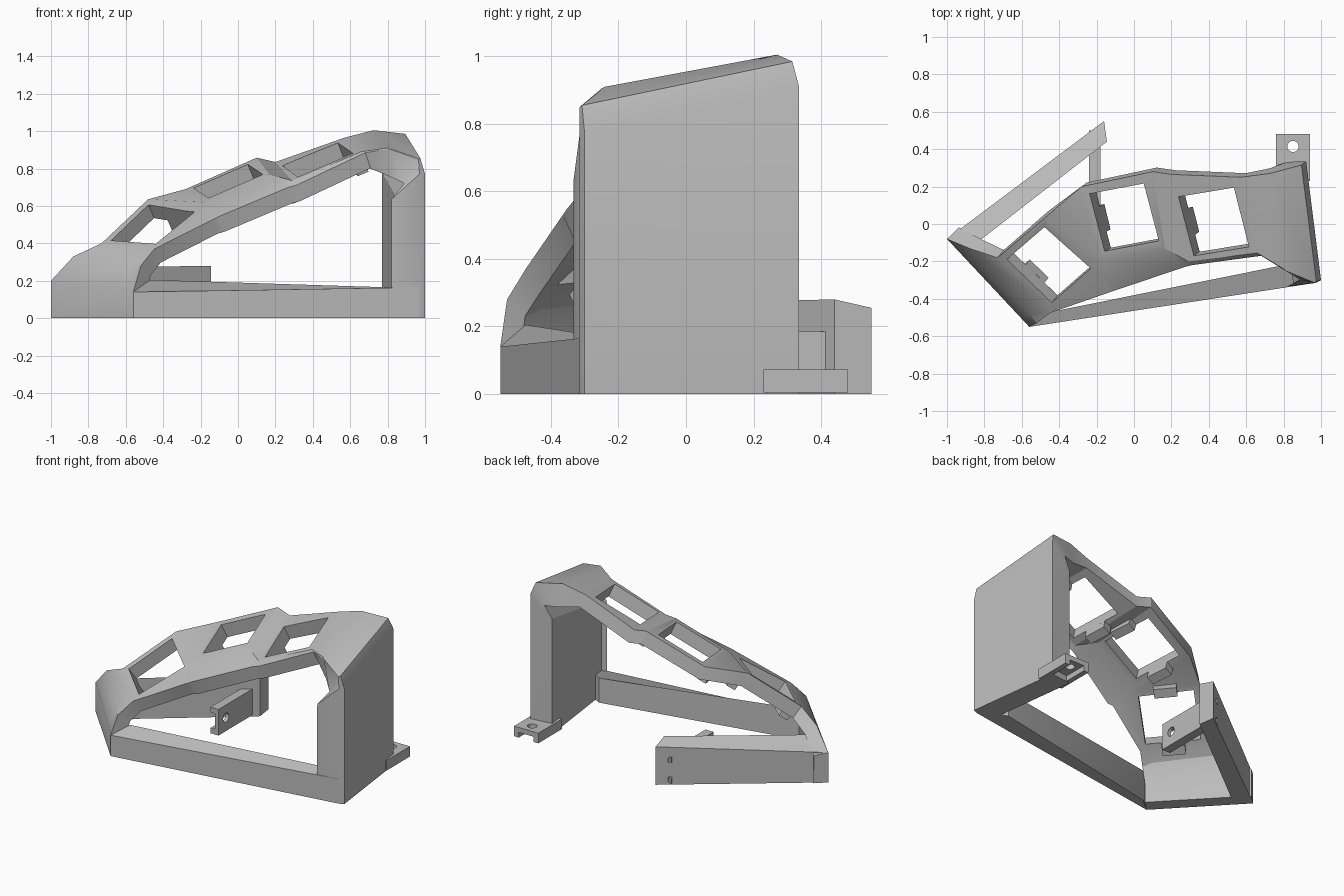
import bpy, bmesh
from mathutils import Vector, Matrix

cube = bpy.data.objects.get("Cube")
if cube:
    bpy.data.objects.remove(cube)

grey = bpy.data.materials.new("plain grey")
grey.use_nodes = True
colour = (0.5, 0.5, 0.5, 1)
grey.diffuse_color = colour
grey.node_tree.nodes["Principled BSDF"].inputs["Base Color"].default_value = colour


def finish(name, bm):
    """Turn a bmesh into a grey object."""
    bmesh.ops.recalc_face_normals(bm, faces=bm.faces)
    mesh = bpy.data.meshes.new(name)
    bm.to_mesh(mesh)
    bm.free()
    mesh.materials.append(grey)
    obj = bpy.data.objects.new(name, mesh)
    bpy.context.collection.objects.link(obj)
    return obj


def loft(name, rings):
    """Closed skin through matching rings, capped at both ends."""
    bm = bmesh.new()
    loops = [[bm.verts.new(p) for p in ring] for ring in rings]
    count = len(loops[0])
    for low, high in zip(loops, loops[1:]):
        for i in range(count):
            j = (i + 1) % count
            bm.faces.new((low[i], low[j], high[j], high[i]))
    bm.faces.new(loops[0])
    bm.faces.new(loops[-1])
    bmesh.ops.triangulate(bm, faces=[f for f in bm.faces if len(f.verts) > 4])
    return finish(name, bm)


def box(name, low, high):
    low, high = Vector(low), Vector(high)
    bm = bmesh.new()
    bmesh.ops.create_cube(bm, size=1)
    for v in bm.verts:
        v.co = (low + high) / 2 + v.co * (high - low)
    return finish(name, bm)


def rod(name, centre, radius, depth, axis):
    bm = bmesh.new()
    turn = Vector((0, 0, 1)).rotation_difference(Vector(axis)).to_matrix().to_4x4()
    bmesh.ops.create_cone(bm, cap_ends=True, segments=24, radius1=radius,
                          radius2=radius, depth=depth,
                          matrix=Matrix.Translation(centre) @ turn)
    return finish(name, bm)


def combine(obj, others, operation):
    """Boolean the other objects into obj, then discard them."""
    for other in others:
        mod = obj.modifiers.new("boolean", 'BOOLEAN')
        mod.operation = operation
        mod.solver = 'EXACT'
        mod.object = other
    bpy.context.view_layer.update()
    graph = bpy.context.evaluated_depsgraph_get()
    result = bpy.data.meshes.new_from_object(obj.evaluated_get(graph))
    obj.modifiers.clear()
    obj.data = result
    for other in others:
        bpy.data.objects.remove(other)


# Arched shell: back edge, front edge and front lip at each station
stations = [
    ((-1, -.08, .2), (-.6, -.507, .16), (-.56, -.55, .14)),
    ((-.88, -.13, .33), (-.56, -.48, .3), (-.52, -.53, .28)),
    ((-.73, -.18, .4), (-.46, -.43, .385), (-.447, -.475, .37)),
    ((-.48, .03, .636), (-.2, -.2, .6), (-.13, -.365, .53)),
    ((-.28, .2, .69), (-.185, -.19, .62), (-.1, -.355, .545)),
    ((.1, .28, .858), (.165, -.13, .77), (.27, -.23, .7)),
    ((.2, .265, .835), (.29, -.2, .735), (.31, -.22, .71)),
    ((.57, .25, .965), (.66, -.155, .89), (.68, -.17, .885)),
    ((.725, .27, 1.005), (.8, -.24, .91), (.81, -.25, .905)),
    ((.895, .315, .985), (.975, -.308, .855), (.965, -.315, .85)),
    ((.92, .335, .91), (1, -.3, .77), (.97, -.315, .77)),
]
stations = [[Vector(p) for p in s] for s in stations]


def grounded(points):
    return [Vector((p.x, p.y, 0)) for p in points]


stations = [grounded(stations[0])] + stations + [grounded(stations[-1])]
last = len(stations) - 1
rings = []
for i, (back, front, lip) in enumerate(stations):
    before, after = stations[max(i - 1, 0)], stations[min(i + 1, last)]
    along = (after[0] + after[1]) - (before[0] + before[1])
    inward = (back - front).cross(along).normalized()
    inward *= .15 if i >= 9 else .09
    if i == last - 1:
        inward.z -= .13
    inner = [p + inward for p in (lip, front, back)]
    if i in (0, last):
        inner = grounded(inner)
    rings.append([back, front, lip] + inner)
shell = loft("arched_shell", rings)

# Three window openings, each with a retaining clip on two sides
windows = [
    ((-.68, -.19, .417), (-.476, -.013, .6), (-.44, -.42, .396)),
    ((-.235, .163, .69), (.053, .217, .82), (-.16, -.147, .65)),
    ((.24, .147, .81), (.535, .195, .935), (.32, -.17, .755)),
]
cutters = []
for number, corners in enumerate(windows, 1):
    a, b, d = map(Vector, corners)
    c = b + d - a
    across, down = (b - a).normalized(), (b - a).cross(d - a).normalized()
    cutters.append(loft("window_cutter", [[p - down * .06 for p in (a, b, c, d)],
                                          [p + down * .16 for p in (a, b, c, d)]]))
    for side, p, q, sign in (("right", a, d, -1), ("left", b, c, 1)):
        centre = (p + q) / 2 + across * sign * .03
        run = (q - p).normalized() * .07
        half = across * .03
        loft(f"clip_{number}_{side}",
             [[centre + down * h + run * u + half * v
               for u, v in ((-1, -1), (1, -1), (1, 1), (-1, 1))]
              for h in (.08, .15)])
combine(shell, cutters, 'DIFFERENCE')


def rail(name, start, end, outer_heights, inner_heights):
    """Bar with a sloping top; start and end give outer and inner plan points."""
    sections = []
    for (outer, inner), high, low in zip((start, end), outer_heights, inner_heights):
        sections.append([(*outer, 0), (*outer, high), (*inner, low), (*inner, 0)])
    return loft(name, sections)


# Low rails at the front and back
rail("front_rail", ((-.56, -.55), (-.47, -.475)), ((.97, -.315), (.8, -.22)),
     (.14, .165), (.205, .165))
back_rail = rail("back_rail", ((-1, -.08), (-.84, -.1)), ((-.16, .55), (-.145, .44)),
                 (.2, .255), (.27, .28))
slots = [box("slot_cutter", (-.24, .44, z), (-.22, .56, z + .03)) for z in (.02, .15)]
combine(back_rail, slots, 'DIFFERENCE')

# Drilled channel bracket reaching inward from the back rail
web = box("bracket_web", (-.205, .05, .01), (-.18, .42, .185))
combine(web, [rod("hole_cutter", (-.19, .13, .1), .03, .2, (1, 0, 0))], 'DIFFERENCE')
for name, z in (("lower", .01), ("upper", .15)):
    box(f"bracket_{name}_flange", (-.24, .05, z), (-.2, .5, z + .035))

# Drilled foot behind the tall side wall
foot = box("foot_plate", (.76, .23, .04), (.94, .48, .073))
combine(foot, [rod("hole_cutter", (.85, .415, .05), .03, .2, (0, 0, 1))], 'DIFFERENCE')
for name, x in (("right", .76), ("left", .905)):
    box(f"foot_{name}_leg", (x, .23, .005), (x + .035, .48, .05))

# Soft shading on shallow bends, crisp edges elsewhere
bpy.ops.object.select_all(action='DESELECT')
for obj in bpy.context.collection.objects:
    if obj.type == 'MESH':
        obj.select_set(True)
        bpy.context.view_layer.objects.active = obj
bpy.ops.object.shade_smooth_by_angle(angle=.5)
